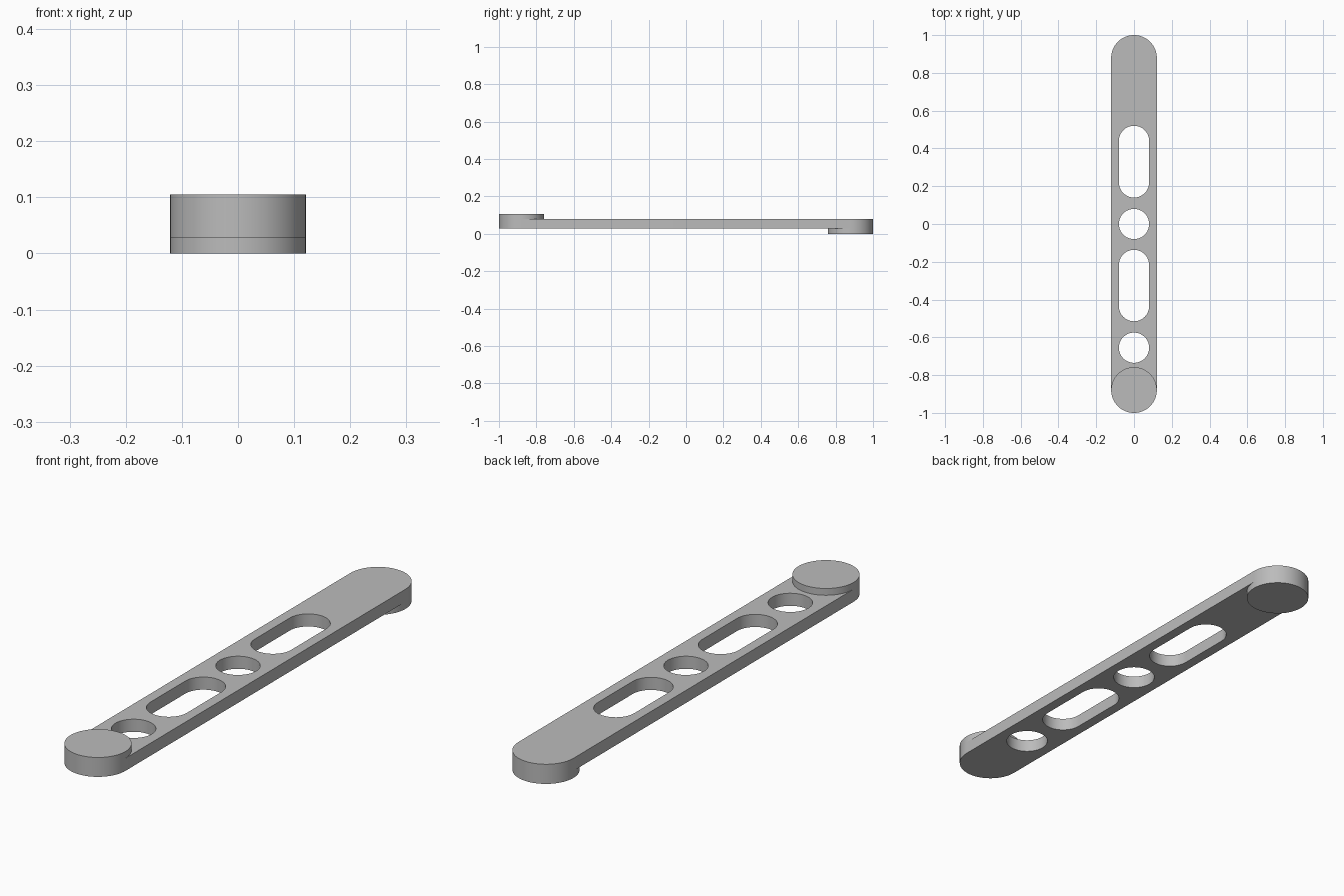
import bpy, bmesh, math

cube = bpy.data.objects.get("Cube")
if cube:
    bpy.data.objects.remove(cube, do_unlink=True)

# Main dimensions
RADIUS = 0.121          # rounded ends and bosses
HOLE = 0.08             # radius of holes and slot ends
END = 1 - RADIUS        # centre of each rounded end
BAR_LOW, BAR_HIGH, TOP = 0.028, 0.078, 0.105

grey = bpy.data.materials.new("plain_grey")
grey.use_nodes = True
colour = (0.5, 0.5, 0.5, 1)
grey.diffuse_color = colour
grey.node_tree.nodes["Principled BSDF"].inputs["Base Color"].default_value = colour


def capsule(y0, y1, r, steps=32):
    """Outline of a slot along y; a circle when y0 equals y1."""
    points = []
    for centre, start in ((y1, 0), (y0, math.pi)):
        count = steps if y0 == y1 else steps + 1
        for i in range(count):
            a = start + math.pi * i / steps
            points.append((r * math.cos(a), centre + r * math.sin(a)))
    return points


def plate(name, outlines, z0, z1):
    """Extruded flat shape; outlines after the first are holes."""
    curve = bpy.data.curves.new(name, "CURVE")
    curve.dimensions = "2D"
    curve.fill_mode = "BOTH"
    curve.extrude = (z1 - z0) / 2
    for outline in outlines:
        spline = curve.splines.new("POLY")
        spline.points.add(len(outline) - 1)
        for point, (x, y) in zip(spline.points, outline):
            point.co = (x, y, 0, 1)
        spline.use_cyclic_u = True
    obj = bpy.data.objects.new(name, curve)
    obj.location.z = (z0 + z1) / 2
    bpy.context.collection.objects.link(obj)
    bpy.ops.object.select_all(action="DESELECT")
    obj.select_set(True)
    bpy.context.view_layer.objects.active = obj
    bpy.ops.object.convert(target="MESH")
    obj = bpy.context.object

    # Weld caps to walls
    bm = bmesh.new()
    bm.from_mesh(obj.data)
    bmesh.ops.remove_doubles(bm, verts=bm.verts, dist=0.0001)
    bmesh.ops.recalc_face_normals(bm, faces=bm.faces)
    bm.to_mesh(obj.data)
    bm.free()
    obj.data.materials.clear()
    obj.data.materials.append(grey)
    bpy.ops.object.shade_smooth_by_angle(angle=math.radians(30))
    return obj


# Bar with two slots and two round holes
holes = [(0.22, 0.44), (0, 0), (-0.435, -0.217), (-0.655, -0.655)]
plate("link_bar",
      [capsule(-END, END, RADIUS)] + [capsule(a, b, HOLE) for a, b in holes],
      BAR_LOW, BAR_HIGH)

# Round bosses: above the front end, below the back end
plate("front_upper_boss", [capsule(-END, -END, RADIUS)], BAR_HIGH, TOP)
plate("back_lower_boss", [capsule(END, END, RADIUS)], 0, BAR_LOW)
